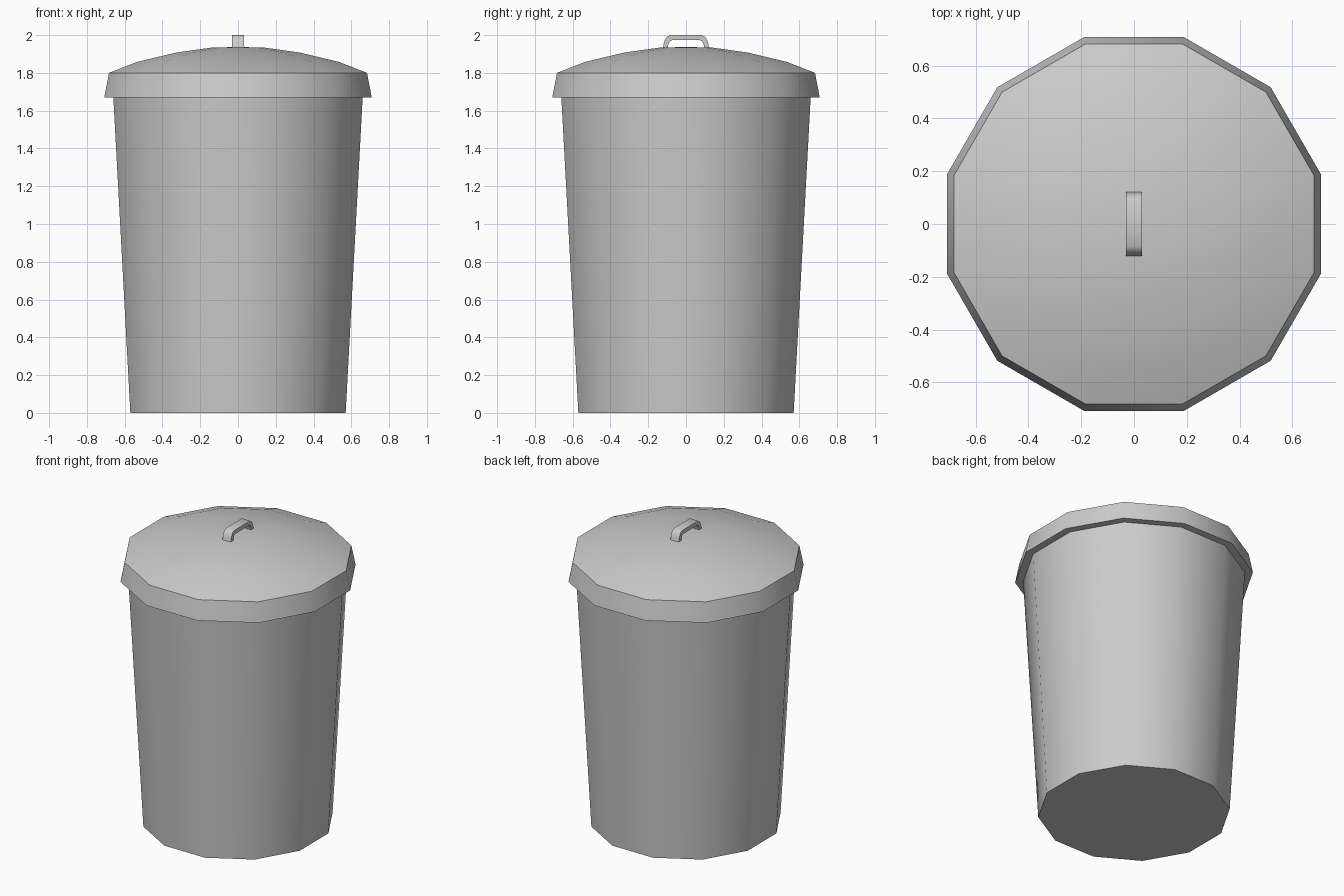
import bpy, bmesh, math

if "Cube" in bpy.data.objects:
    bpy.data.objects.remove(bpy.data.objects["Cube"])

SIDES = 12
FLAT = math.cos(math.pi / SIDES)  # flat-to-corner ratio of the 12-gon


def finish(name, bm):
    bmesh.ops.recalc_face_normals(bm, faces=bm.faces[:])
    mesh = bpy.data.meshes.new(name)
    bm.to_mesh(mesh)
    bm.free()
    ob = bpy.data.objects.new(name, mesh)
    bpy.context.collection.objects.link(ob)
    bpy.ops.object.select_all(action='DESELECT')
    ob.select_set(True)
    bpy.context.view_layer.objects.active = ob
    bpy.ops.object.shade_smooth_by_angle(angle=math.radians(40))
    return ob


def lathe(name, profile, cap_start=False, apex=None):
    """Twelve-sided shell; profile is (half width across flats, z)."""
    bm = bmesh.new()
    rings = []
    for w, z in profile:
        ring = []
        for i in range(SIDES):
            a = 2 * math.pi * (i + 0.5) / SIDES
            r = w / FLAT
            ring.append(bm.verts.new((r * math.cos(a), r * math.sin(a), z)))
        rings.append(ring)
    for lo, hi in zip(rings, rings[1:]):
        for i in range(SIDES):
            j = (i + 1) % SIDES
            bm.faces.new((lo[i], lo[j], hi[j], hi[i]))
    if cap_start:
        bm.faces.new(rings[0])
    if apex is not None:
        tip = bm.verts.new((0, 0, apex))
        for i in range(SIDES):
            bm.faces.new((rings[-1][i], rings[-1][(i + 1) % SIDES], tip))
    return finish(name, bm)


# Tapered bin with closed bottom
lathe("bin_body", [(0.57, 0), (0.66, 1.67)], cap_start=True)

# Lid: underside lip, flared rim, shallow dome
lathe("lid", [(0.66, 1.67), (0.708, 1.67), (0.683, 1.80), (0.535, 1.858),
              (0.325, 1.908), (0.14, 1.934)], apex=1.937)

# Strap handle: half profile mirrored in y, swept across x
outer = [(0.123, 1.93), (0.117, 1.96), (0.105, 1.988), (0.085, 2.0)]
inner = [(0.097, 1.93), (0.093, 1.952), (0.086, 1.967), (0.075, 1.973)]
outer += [(-y, z) for y, z in reversed(outer)]
inner += [(-y, z) for y, z in reversed(inner)]
bm = bmesh.new()
rows = [[bm.verts.new((x, y, z)) for x, (y, z) in
         ((-0.031, o), (0.031, o), (0.031, n), (-0.031, n))]
        for o, n in zip(outer, inner)]
for a, b in zip(rows, rows[1:]):
    for i in range(4):
        j = (i + 1) % 4
        bm.faces.new((a[i], a[j], b[j], b[i]))
bm.faces.new(rows[0])
bm.faces.new(rows[-1])
finish("lid_handle", bm)
